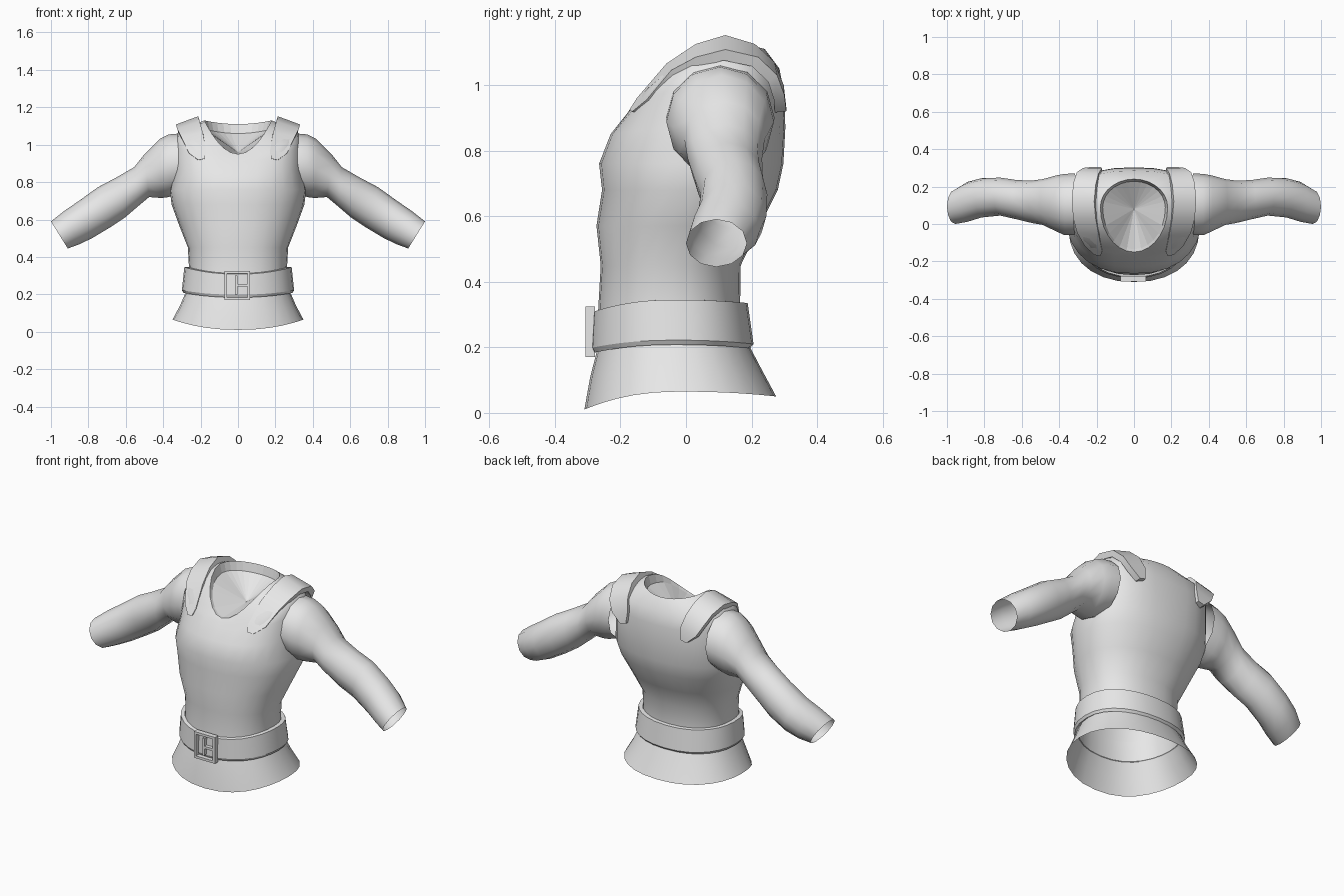
import bpy, bmesh, math
from mathutils import Vector

if "Cube" in bpy.data.objects:
    bpy.data.objects.remove(bpy.data.objects["Cube"])

SEG = 28
grey = bpy.data.materials.new("grey_cloth")
grey.diffuse_color = (0.8, 0.8, 0.8, 1)
grey.use_nodes = True
grey.node_tree.nodes["Principled BSDF"].inputs["Base Color"].default_value = grey.diffuse_color


def finish(name, bm, angle=35, smooth=True):
    """Turn a bmesh into a named, shaded object."""
    bmesh.ops.recalc_face_normals(bm, faces=bm.faces)
    me = bpy.data.meshes.new(name)
    bm.to_mesh(me)
    bm.free()
    me.materials.append(grey)
    ob = bpy.data.objects.new(name, me)
    bpy.context.collection.objects.link(ob)
    bpy.ops.object.select_all(action='DESELECT')
    ob.select_set(True)
    bpy.context.view_layer.objects.active = ob
    if smooth:
        bpy.ops.object.shade_smooth_by_angle(angle=math.radians(angle))
    return ob


def power(v, p):
    return math.copysign(abs(v) ** p, v)


def body_ring(hw, yf, ym, yb, zf, zs, zb, p=0.9):
    """Body cross-section with separate front, side and back depth and height."""
    pts = []
    for i in range(SEG):
        a = 2 * math.pi * i / SEG
        c, s = math.cos(a), math.sin(a)
        x, t = hw * power(c, p), power(s, p)
        y = ym + t * ((yb - ym) if s > 0 else (ym - yf))
        z = zs + ((zb if s > 0 else zf) - zs) * s * s
        pts.append((x, y, z))
    return pts


def loft(bm, rings, closed=False):
    rows = [[bm.verts.new(p) for p in r] for r in rings]
    pairs = list(zip(rows, rows[1:]))
    if closed:
        pairs.append((rows[-1], rows[0]))
    for a, b in pairs:
        n = len(a)
        for i in range(n):
            j = (i + 1) % n
            bm.faces.new((a[i], a[j], b[j], b[i]))
    return rows


# Torso: waist, chest, shoulders, neckline
neck = body_ring(.18, -.15, .09, .24, .95, 1.13, 1.11, 1)
bm = bmesh.new()
loft(bm, [
    body_ring(.262, -.268, -.04, .165, .31, .34, .33),
    body_ring(.268, -.260, -.04, .167, .45, .45, .45),
    body_ring(.315, -.273, -.01, .225, .57, .57, .57),
    body_ring(.355, -.256, .03, .280, .68, .68, .68),
    body_ring(.365, -.265, .06, .297, .76, .76, .76, .85),
    body_ring(.345, -.230, .09, .303, .85, .87, .87, .8),
    body_ring(.342, -.182, .10, .300, .91, 1.0, .97, .78),
    body_ring(.320, -.165, .10, .285, .935, 1.07, 1.05, .78),
    neck,
])
finish("torso", bm, 50)

# Turned-in collar and the hollow inside the neckline
bm = bmesh.new()
inner = [(x * .93, .07 + (y - .07) * .93, z - .05 * min(1, max(0, (y + .15) / .2)))
         for x, y, z in neck]
rows = loft(bm, [neck, inner])
mid = bm.verts.new((0, .08, .96))
for i in range(SEG):
    bm.faces.new((rows[1][i], rows[1][(i + 1) % SEG], mid))
finish("neck_lining", bm, smooth=False)

# Flared skirt
bm = bmesh.new()
loft(bm, [
    body_ring(.35, -.31, -.02, .275, .01, .065, .05),
    body_ring(.31, -.292, -.03, .232, .11, .14, .13),
    body_ring(.275, -.27, -.035, .19, .195, .222, .21),
])
finish("skirt", bm, 50)

# Belt: closed band with thickness
bm = bmesh.new()
loft(bm, [
    body_ring(.264, -.268, -.04, .167, .312, .345, .337),
    body_ring(.287, -.284, -.04, .188, .308, .345, .335),
    body_ring(.300, -.290, -.035, .206, .198, .222, .21),
    body_ring(.292, -.283, -.035, .195, .183, .208, .197),
    body_ring(.272, -.268, -.035, .188, .195, .222, .21),
], closed=True)
finish("belt", bm, 25)

# Buckle: frame bars and prong
bm = bmesh.new()
bars = [(-.072, -.058, .17, .325), (.05, .065, .17, .325),
        (-.072, .065, .311, .325), (-.072, .065, .17, .184),
        (-.01, .055, .241, .255), (-.016, -.004, .2, .3)]
for x0, x1, z0, z1 in bars:
    vs = bmesh.ops.create_cube(bm, size=1)["verts"]
    for v in vs:
        v.co = Vector(((x0 + x1) / 2 + v.co.x * (x1 - x0), -.292 + v.co.y * .03,
                       (z0 + z1) / 2 + v.co.z * (z1 - z0)))
finish("buckle", bm, smooth=False)

# Sleeves: (top x, top z, bottom x, bottom z, front y, back y)
stations = [
    (.31, 1.06, .32, .74, -.06, .27), (.37, 1.055, .37, .72, -.06, .268),
    (.42, 1.03, .41, .715, -.04, .26), (.50, .95, .475, .72, -.005, .24),
    (.555, .88, .535, .67, .005, .232), (.65, .825, .605, .61, .025, .235),
    (.75, .772, .68, .56, .045, .248), (.85, .70, .78, .50, .035, .245),
    (.93, .645, .85, .467, .012, .225), (1.0, .59, .91, .445, 0, .185),
]
for side, tag in ((-1, "left"), (1, "right")):
    bm = bmesh.new()
    rings = []
    for tx, tz, bx, bz, y0, y1 in stations:
        ring = []
        for i in range(12):
            a = 2 * math.pi * i / 12
            k = (1 + math.cos(a)) / 2
            ring.append((side * (bx + (tx - bx) * k),
                         (y0 + y1) / 2 + (y1 - y0) / 2 * math.sin(a),
                         bz + (tz - bz) * k))
        rings.append(ring)
    loft(bm, rings)
    finish(tag + "_sleeve", bm, 60)

# Shoulder straps: inner and outer edge points from front tip to back tip
strap = [
    ((.180, -.172, .925), (.212, -.165, .918)), ((.170, -.150, .96), (.262, -.120, .955)),
    ((.188, -.06, 1.065), (.305, -.045, 1.045)), ((.205, .03, 1.125), (.325, .03, 1.085)),
    ((.213, .12, 1.152), (.332, .12, 1.108)), ((.205, .21, 1.125), (.325, .22, 1.085)),
    ((.190, .27, 1.07), (.305, .278, 1.03)), ((.172, .298, 1.0), (.272, .30, .97)),
    ((.178, .306, .93), (.215, .306, .92)),
]
for side, tag in ((-1, "left"), (1, "right")):
    bm = bmesh.new()
    centre = Vector((side * .2, .08, .9))
    rings = []
    for a, b in strap:
        a, b = (Vector((side * p[0], p[1], p[2])) for p in (a, b))
        d = (centre - (a + b) / 2).normalized() * .035
        rings.append([a, b, b + d, a + d])
    rows = loft(bm, rings)
    bm.faces.new(rows[0])
    bm.faces.new(rows[-1])
    finish(tag + "_shoulder_strap", bm, 35)
